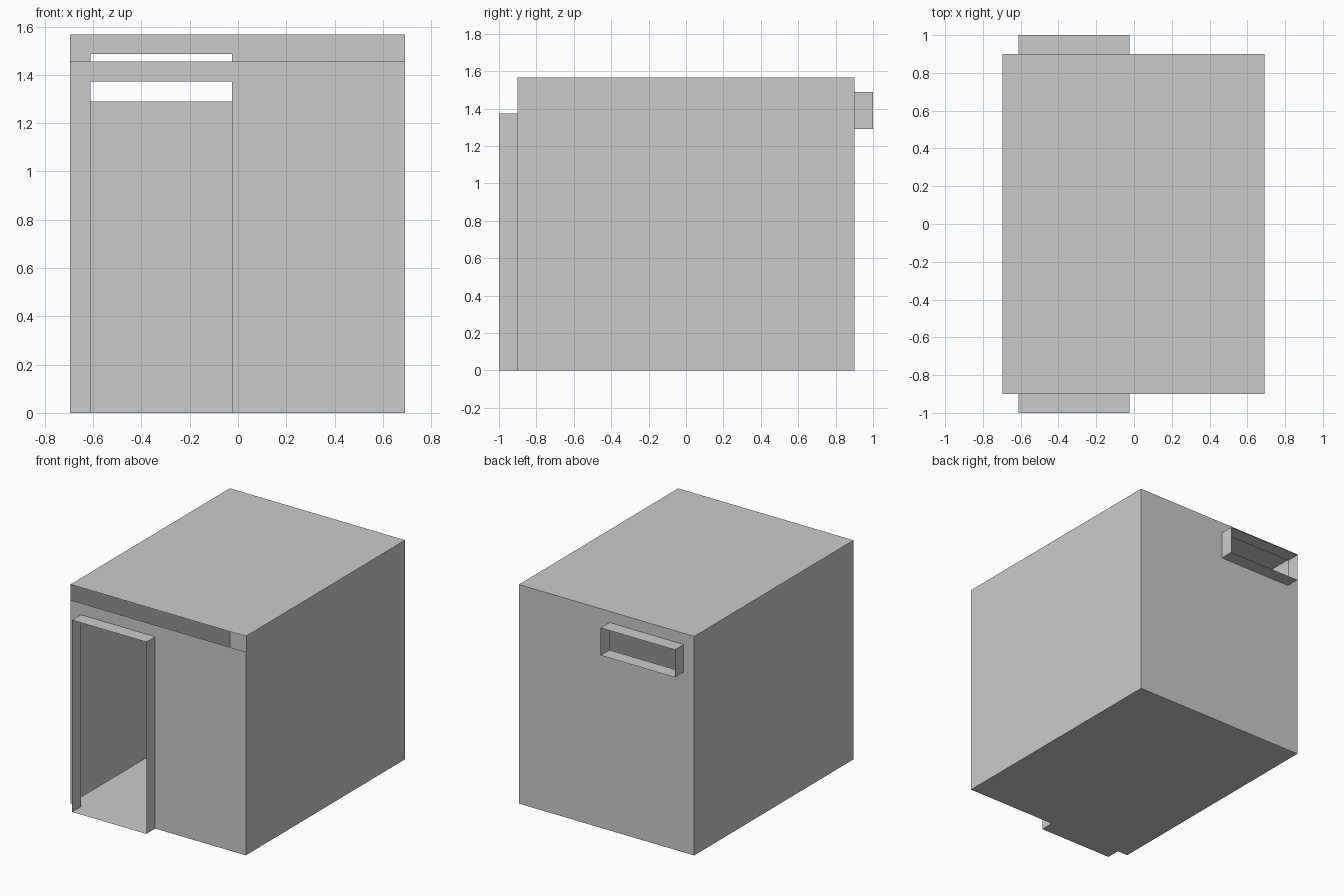
import bpy, bmesh

if "Cube" in bpy.data.objects:
    bpy.data.objects.remove(bpy.data.objects["Cube"])

X0, X1 = -0.695, 0.692      # room sides
Y, YF = 0.90, 1.0           # wall planes, frame ends
H, SLOT = 1.567, 1.455      # ceiling, top of front wall
A, B = -0.612, -0.025       # shared opening sides
DOOR = 1.372                # door head
W0, W1 = 1.29, 1.487        # window sill and head


def sheet(name, faces):
    """Thin-sheet object from polygons, welded at shared corners."""
    bm = bmesh.new()
    for pts in faces:
        bm.faces.new([bm.verts.new(p) for p in pts])
    bmesh.ops.remove_doubles(bm, verts=bm.verts, dist=1e-5)
    me = bpy.data.meshes.new(name)
    bm.to_mesh(me)
    bm.free()
    ob = bpy.data.objects.new(name, me)
    bpy.context.collection.objects.link(ob)
    return ob


def flat(x0, x1, y0, y1, z):
    return [(x0, y0, z), (x1, y0, z), (x1, y1, z), (x0, y1, z)]


def side(x, y0, y1, z0, z1):
    return [(x, y0, z0), (x, y1, z0), (x, y1, z1), (x, y0, z1)]


def upright(y, outline):
    return [(x, y, z) for x, z in outline]


def rect(x0, x1, z0, z1):
    return [(x0, z0), (x1, z0), (x1, z1), (x0, z1)]


# Floor, running out through the doorway
sheet("floor", [flat(X0, X1, -Y, Y, 0)[::-1], flat(A, B, -YF, -Y, 0)[::-1]])

# Roof and side walls
sheet("roof", [flat(X0, X1, -Y, Y, H)])
sheet("left_wall", [side(X0, -Y, Y, 0, H)[::-1]])
sheet("right_wall", [side(X1, -Y, Y, 0, H)])

# Front wall around the doorway, stopping short of the roof to leave a slot
sheet("front_wall", [upright(-Y, [
    (X0, 0), (A, 0), (A, DOOR), (B, DOOR), (B, 0), (X1, 0), (X1, SLOT), (X0, SLOT)])])

# Back wall around the window
sheet("back_wall", [upright(Y, r)[::-1] for r in (
    rect(X0, X1, 0, W0), rect(X0, A, W0, W1), rect(B, X1, W0, W1), rect(X0, X1, W1, H))])

# Door frame: two jambs and a head
sheet("door_frame", [side(A, -YF, -Y, 0, DOOR)[::-1], side(B, -YF, -Y, 0, DOOR),
                     flat(A, B, -YF, -Y, DOOR)])

# Window frame: jambs, sill and head
sheet("window_frame", [side(A, Y, YF, W0, W1)[::-1], side(B, Y, YF, W0, W1),
                       flat(A, B, Y, YF, W0)[::-1], flat(A, B, Y, YF, W1)])
